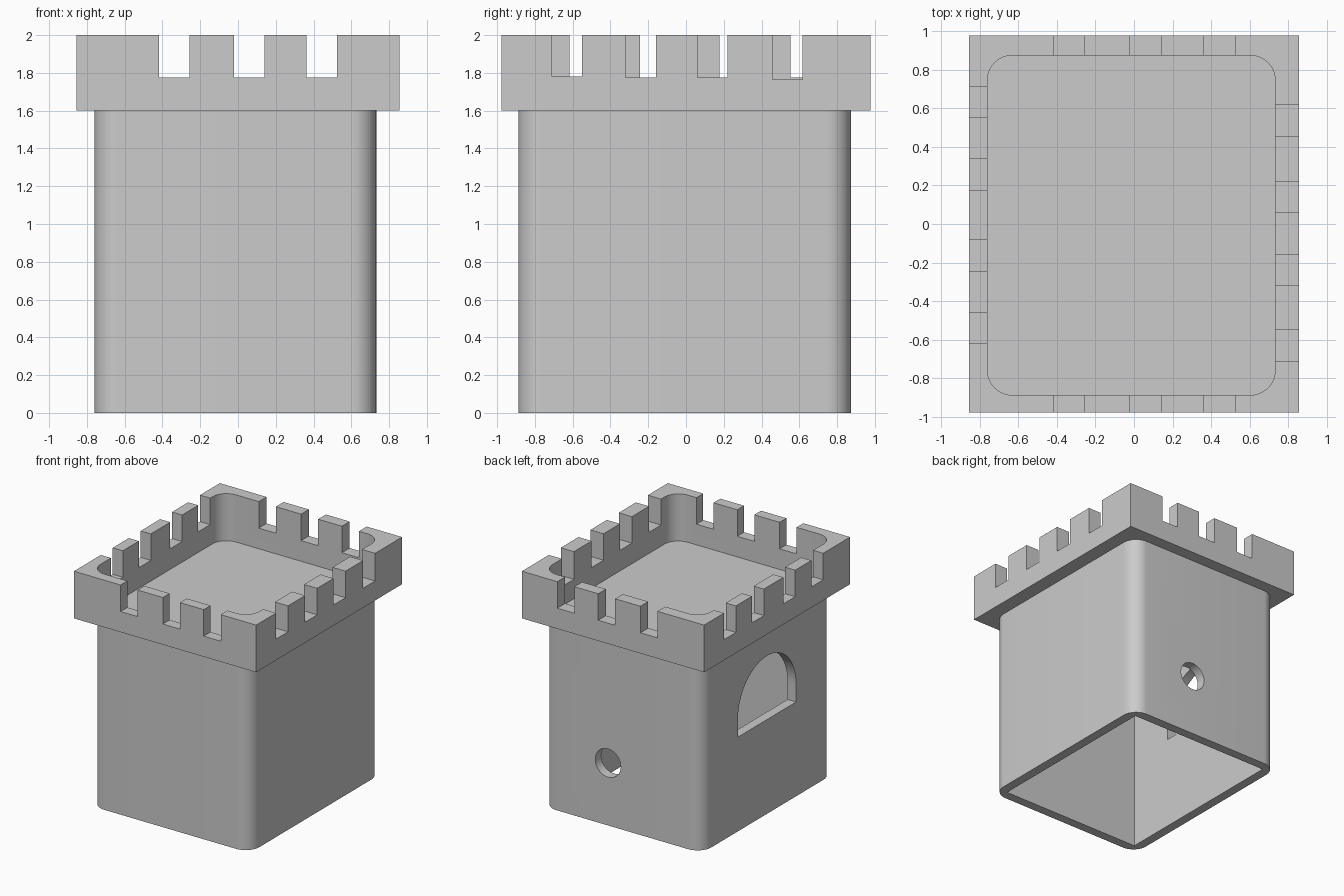
import bpy, bmesh
from math import pi, sin, cos, radians
from mathutils import Matrix

cube = bpy.data.objects.get("Cube")
if cube:
    bpy.data.objects.remove(cube, do_unlink=True)

stone = bpy.data.materials.new("grey_stone")
stone.use_nodes = True
GREY = (0.6, 0.6, 0.6, 1.0)
stone.diffuse_color = GREY
stone.node_tree.nodes["Principled BSDF"].inputs["Base Color"].default_value = GREY


def prism(name, outline, low, high, matrix=Matrix()):
    """Extrude a 2D outline from low to high along z, then place it."""
    bm = bmesh.new()
    face = bm.faces.new([bm.verts.new((x, y, low)) for x, y in outline])
    new = bmesh.ops.extrude_face_region(bm, geom=[face])["geom"]
    verts = [v for v in new if isinstance(v, bmesh.types.BMVert)]
    bmesh.ops.translate(bm, verts=verts, vec=(0, 0, high - low))
    bmesh.ops.recalc_face_normals(bm, faces=bm.faces)
    bm.transform(matrix)
    mesh = bpy.data.meshes.new(name)
    bm.to_mesh(mesh)
    bm.free()
    mesh.materials.append(stone)
    obj = bpy.data.objects.new(name, mesh)
    bpy.context.collection.objects.link(obj)
    return obj


def rect(x0, x1, y0, y1):
    return [(x0, y0), (x1, y0), (x1, y1), (x0, y1)]


def arc(cx, cy, r, start, end, steps):
    angles = [start + (end - start) * i / steps for i in range(steps + 1)]
    return [(cx + r * cos(a), cy + r * sin(a)) for a in angles]


def rounded_rect(x0, x1, y0, y1, r):
    centres = [(x1 - r, y1 - r), (x0 + r, y1 - r), (x0 + r, y0 + r), (x1 - r, y0 + r)]
    return [p for i, (cx, cy) in enumerate(centres)
            for p in arc(cx, cy, r, i * pi / 2, (i + 1) * pi / 2, 12)]


def cut(target, cutter):
    mod = target.modifiers.new("cut", "BOOLEAN")
    mod.operation = "DIFFERENCE"
    mod.solver = "EXACT"
    mod.object = cutter
    bpy.context.view_layer.objects.active = target
    bpy.ops.object.modifier_apply(modifier=mod.name)
    bpy.data.objects.remove(cutter, do_unlink=True)


X0, X1, Y0, Y1 = -0.76, 0.732, -0.887, 0.874
WALL, LEDGE, TOP, NOTCH = 0.08, 1.6, 2.0, 0.16
outline = rounded_rect(X0, X1, Y0, Y1, 0.13)

# Tower body: rounded outside, square hollow open at the bottom
body = prism("tower_body", outline, 0, LEDGE)
hollow = rect(X0 + WALL, X1 - WALL, Y0 + WALL, Y1 - WALL)
cut(body, prism("hollow_cutter", hollow, -0.2, LEDGE - WALL))

# Round hole in the back wall
upright = Matrix.Rotation(radians(90), 4, "X")
circle = arc(0.12, 0.53, 0.12, 0, 2 * pi, 48)[:-1]
cut(body, prism("hole_cutter", circle, -1.1, -0.7, upright))

# Arched window in the side wall
sideways = Matrix.Rotation(radians(90), 4, "Z") @ upright
arch = [(-0.39, 0.8), (0.39, 0.8)] + arc(0, 0.95, 0.39, 0, pi, 40)
cut(body, prism("window_cutter", arch, -0.95, -0.6, sideways))

# Battlement ring sitting around the top
crown = prism("battlements", rect(-0.855, 0.855, -0.978, 0.978), LEDGE, TOP)
cut(crown, prism("ring_cutter", outline, LEDGE - 0.2, TOP + 0.2))

# Notches: shared by front and back, then one row for each side
for x in (-0.417, -0.02, 0.363):
    cut(crown, prism("notch_cutter", rect(x, x + NOTCH, -1.2, 1.2), 1.775, 2.2))
for y, z in ((-0.71, 1.78), (-0.32, 1.775), (0.06, 1.775), (0.457, 1.765)):
    cut(crown, prism("notch_cutter", rect(0.4, 1.1, y, y + NOTCH), z, 2.2))
for y in (-0.618, -0.243, 0.177, 0.552):
    cut(crown, prism("notch_cutter", rect(-1.1, -0.4, y, y + NOTCH), 1.775, 2.2))

# Smooth rounded corners, sharp edges kept
for obj in (body, crown):
    bpy.ops.object.select_all(action="DESELECT")
    obj.select_set(True)
    bpy.context.view_layer.objects.active = obj
    bpy.ops.object.shade_smooth_by_angle(angle=radians(30))
